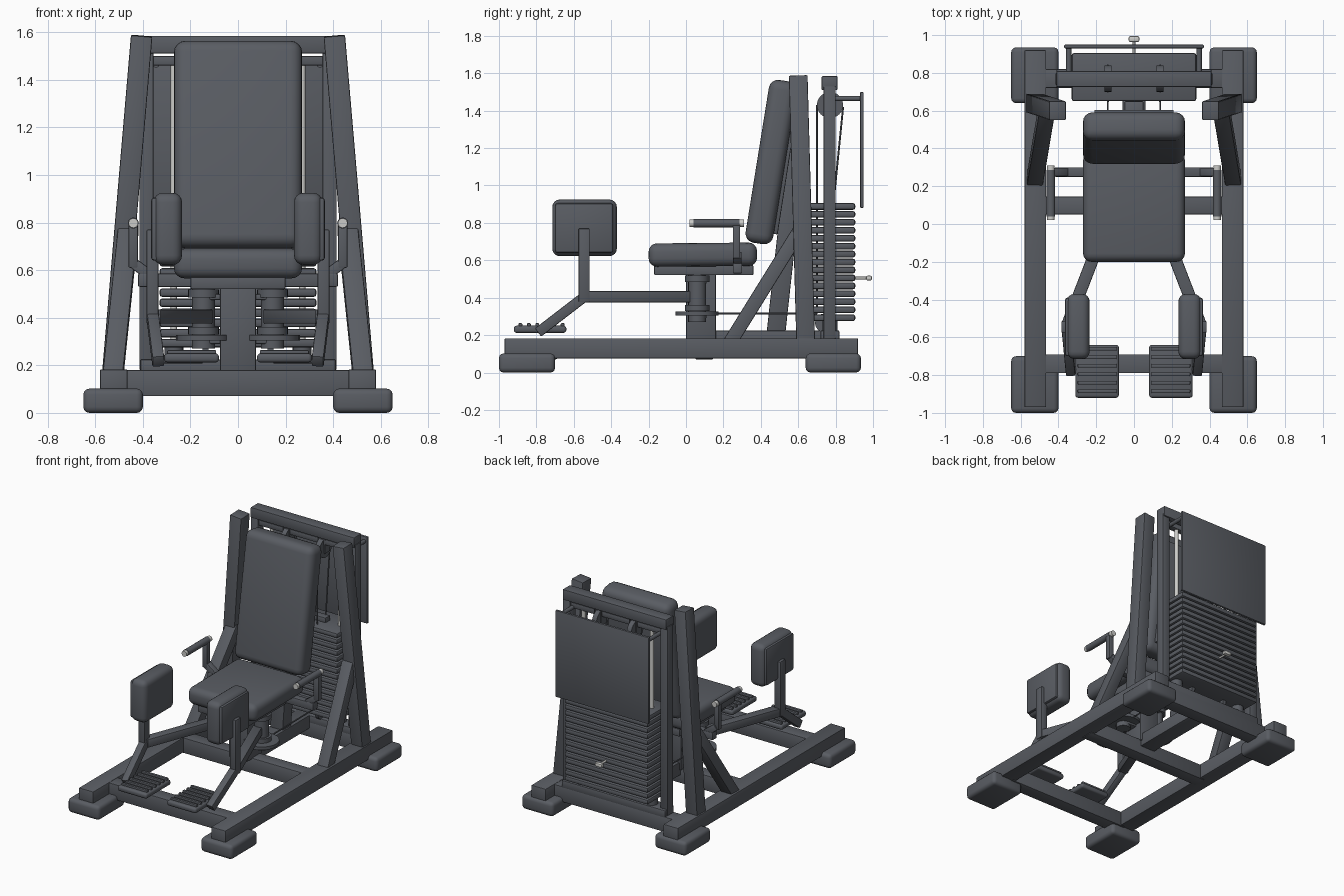
import bpy, bmesh, math
from mathutils import Vector, Matrix

if "Cube" in bpy.data.objects:
    bpy.data.objects.remove(bpy.data.objects["Cube"])


def material(name, rgb):
    m = bpy.data.materials.new(name)
    m.use_nodes = True
    m.diffuse_color = (*rgb, 1)
    m.node_tree.nodes["Principled BSDF"].inputs["Base Color"].default_value = (*rgb, 1)
    return m


GREY = material("slate grey", (0.1, 0.108, 0.124))
STEEL = material("pale steel", (0.6, 0.6, 0.58))


def finish(name, bm, matrix, mat):
    mesh = bpy.data.meshes.new(name)
    bm.to_mesh(mesh)
    bm.free()
    mesh.materials.append(mat)
    ob = bpy.data.objects.new(name, mesh)
    bpy.context.collection.objects.link(ob)
    ob.matrix_world = matrix
    bpy.ops.object.select_all(action='DESELECT')
    ob.select_set(True)
    bpy.context.view_layer.objects.active = ob
    bpy.ops.object.shade_smooth_by_angle(angle=math.radians(40))
    return ob


def block(name, size, matrix, bevel=0.008, segs=2, mat=GREY):
    bm = bmesh.new()
    bmesh.ops.create_cube(bm, size=1)
    bmesh.ops.scale(bm, vec=size, verts=bm.verts)
    if bevel:
        bmesh.ops.bevel(bm, geom=bm.edges[:], offset=bevel, segments=segs,
                        profile=0.5, affect='EDGES')
    return finish(name, bm, matrix, mat)


def box(name, x, y, z, bevel=0.006, segs=2, mat=GREY):
    """Axis-aligned box from (min, max) ranges."""
    mid = [sum(r) / 2 for r in (x, y, z)]
    size = [abs(r[1] - r[0]) for r in (x, y, z)]
    return block(name, size, Matrix.Translation(mid), bevel, segs, mat)


def along(p, q):
    """Matrix at the middle of p-q with local z along it and local x near world x."""
    p, q = Vector(p), Vector(q)
    d = (q - p).normalized()
    ref = Vector((0, 1, 0)) if abs(d.x) > 0.9 else Vector((1, 0, 0))
    x = (ref - d * ref.dot(d)).normalized()
    rot = Matrix((x, d.cross(x), d)).transposed().to_4x4()
    return Matrix.Translation((p + q) / 2) @ rot, (q - p).length


def beam(name, p, q, w, d, bevel=0.006, segs=2):
    m, length = along(p, q)
    return block(name, (w, d, length), m, bevel, segs)


def rod(name, p, q, r, mat=GREY, sides=24):
    m, length = along(p, q)
    bm = bmesh.new()
    bmesh.ops.create_cone(bm, cap_ends=True, segments=sides, radius1=r, radius2=r, depth=length)
    return finish(name, bm, m, mat)


# Base frame
box("front_crossbeam", (-0.5, 0.5), (-0.79, -0.69), (0.07, 0.18))
box("middle_crossbeam", (-0.5, 0.5), (0.05, 0.145), (0.07, 0.18))
box("rear_crossbeam", (-0.5, 0.5), (0.72, 0.82), (0.07, 0.18))
box("centre_beam", (-0.06, 0.06), (0.1, 0.75), (0.13, 0.225))

# Seat and backrest
box("seat_post", (-0.075, 0.075), (0, 0.16), (0.17, 0.53))
box("seat_bracket", (-0.2, 0.2), (-0.17, 0.36), (0.52, 0.575))
seat = Matrix.Translation((0, 0.09, 0.63)) @ Matrix.Rotation(math.radians(0.5), 4, 'X')
block("seat_pad", (0.54, 0.58, 0.125), seat, 0.045, 4)
beam("backrest_pad", (0, 0.385, 0.69), (0, 0.525, 1.56), 0.54, 0.15, 0.05, 4)
beam("backrest_board", (0, 0.475, 0.74), (0, 0.59, 1.48), 0.42, 0.03)
beam("backrest_post", (0, 0.48, 0.2), (0, 0.6, 1.3), 0.1, 0.1)
box("backrest_link", (-0.05, 0.05), (0.56, 0.65), (1.1, 1.2))
box("handle_crossbar", (-0.42, 0.42), (0.25, 0.3), (0.53, 0.585))

# Weight tower
box("tower_top_beam", (-0.41, 0.41), (0.725, 0.81), (1.51, 1.585))
box("tower_bottom_beam", (-0.41, 0.41), (0.72, 0.82), (0.17, 0.225))
box("pulley_beam", (-0.37, 0.37), (0.745, 0.79), (1.46, 1.5))
PLATES, PITCH = 15, 0.0425
for i in range(PLATES):
    z = 0.275 + i * PITCH
    box("weight_plate", (-0.33, 0.33), (0.65, 0.905), (z, z + 0.036), 0.012, 2)
rod("stack_stem", (0, 0.77, 0.9), (0, 0.77, 1.02), 0.025)
box("stack_yoke", (-0.17, 0.17), (0.745, 0.8), (0.9, 0.94))
rod("selector_pin", (0, 0.88, 0.505), (0, 0.97, 0.505), 0.007, STEEL)
box("selector_knob", (-0.028, 0.028), (0.963, 0.994), (0.492, 0.518), 0.008, 2, STEEL)
box("rear_shield", (-0.37, 0.37), (0.93, 0.95), (0.88, 1.5), 0.007)

for s, side in ((1, "left_"), (-1, "right_")):
    def X(a, b):
        return (min(s * a, s * b), max(s * a, s * b))

    # Rails, feet and leaning uprights
    box(side + "rail", X(0.465, 0.58), (-0.97, 0.92), (0.075, 0.183))
    for end, y0, y1 in (("front_", -1, -0.7), ("rear_", 0.64, 0.935)):
        box(side + end + "foot", X(0.4, 0.65), (y0, y1), (0, 0.102), 0.025, 3)
    beam(side + "upright", (s * 0.527, 0.64, 0.16), (s * 0.405, 0.6, 1.585), 0.09, 0.1)
    beam(side + "brace", (s * 0.525, 0.235, 0.16), (s * 0.46, 0.62, 0.78), 0.085, 0.075)

    # Tower posts, guide rods and shield brackets
    box(side + "tower_post", X(0.355, 0.415), (0.735, 0.8), (0.18, 1.53))
    rod(side + "guide_rod", (s * 0.27, 0.77, 0.22), (s * 0.27, 0.77, 1.48), 0.014, STEEL)
    rod(side + "guide_bumper", (s * 0.27, 0.77, 0.22), (s * 0.27, 0.77, 0.276), 0.04)
    rod(side + "shield_bracket", (s * 0.345, 0.78, 1.465), (s * 0.345, 0.935, 1.465), 0.014)

    # Pulleys and cables
    rod(side + "top_pulley", (s * 0.12, 0.77, 1.43), (s * 0.155, 0.77, 1.43), 0.07)
    for x in (0.11, 0.162):
        box(side + "pulley_cheek", X(x, x + 0.006), (0.74, 0.8), (1.4, 1.52), 0)
    rod(side + "low_pulley", (s * 0.125, 0.74, 0.265), (s * 0.15, 0.74, 0.265), 0.05)
    cable = [(0.145, 0.14, 0.315), (0.138, 0.7, 0.315), (0.138, 0.7, 1.43)]
    for a, b in (cable[:2], cable[1:], [(0.138, 0.84, 1.42), (0.14, 0.79, 0.92)]):
        rod(side + "cable", (s * a[0], a[1], a[2]), (s * b[0], b[1], b[2]), 0.005, sides=8)

    # Pivot and cam
    px, py = s * 0.145, 0.06
    for part, z0, z1, r in (("pivot_shaft", 0.27, 0.53, 0.048), ("pivot_top_cap", 0.485, 0.518, 0.065),
                            ("pivot_low_cap", 0.33, 0.36, 0.065), ("cam_disc", 0.305, 0.327, 0.115)):
        rod(side + part, (px, py, z0), (px, py, z1), r)
    for z in (0.29, 0.475):
        box(side + "pivot_mount", X(0.04, 0.15), (0.02, 0.11), (z, z + 0.025))

    # Swinging arm with thigh pad
    beam(side + "arm", (s * 0.135, 0.03, 0.405), (s * 0.355, -0.54, 0.405), 0.065, 0.06)
    box(side + "pad_post", X(0.335, 0.385), (-0.575, -0.515), (0.375, 0.77))
    box(side + "pad_board", X(0.325, 0.365), (-0.7, -0.39), (0.64, 0.905), 0.012)
    box(side + "thigh_pad", X(0.235, 0.355), (-0.715, -0.37), (0.622, 0.925), 0.04, 4)

    # Foot rest
    beam(side + "foot_arm", (s * 0.36, -0.53, 0.415), (s * 0.335, -0.79, 0.215), 0.05, 0.055)
    rod(side + "foot_bar", (s * 0.15, -0.77, 0.225), (s * 0.35, -0.77, 0.225), 0.018)
    box(side + "foot_plate", X(0.08, 0.31), (-0.92, -0.64), (0.212, 0.25), 0.014, 3)
    for i in range(6):
        y = -0.895 + i * 0.045
        box(side + "foot_rib", X(0.092, 0.298), (y, y + 0.02), (0.245, 0.264), 0.005)

    # Side handle
    beam(side + "handle_elbow", (s * 0.36, 0.275, 0.57), (s * 0.44, 0.275, 0.63), 0.045, 0.045)
    box(side + "handle_post", X(0.42, 0.46), (0.25, 0.29), (0.61, 0.8))
    rod(side + "handle_grip", (s * 0.44, 0.04, 0.798), (s * 0.44, 0.285, 0.798), 0.023)
    for y0, y1 in ((0.02, 0.042), (0.284, 0.31)):
        rod(side + "handle_cap", (s * 0.44, y0, 0.798), (s * 0.44, y1, 0.798), 0.02, STEEL)
